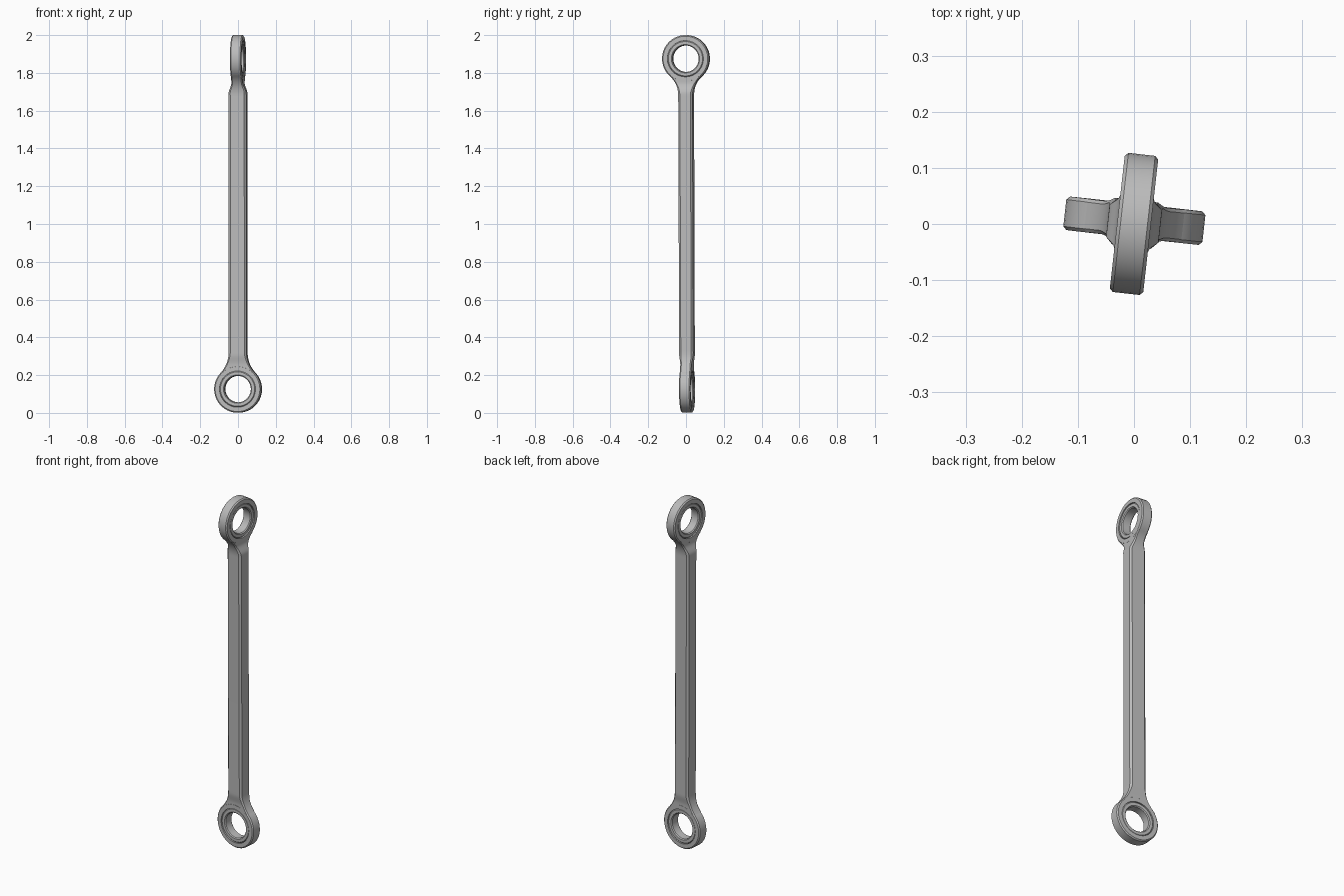
import bpy, bmesh, math
from mathutils import Matrix

if "Cube" in bpy.data.objects:
    bpy.data.objects.remove(bpy.data.objects["Cube"])

LOW, HIGH = 0.126, 1.875            # eye centres
EYE_R, EYE_T, BORE = 0.125, 0.03, 0.096
HX, HY, CHAMFER = 0.0475, 0.038, 0.01
FILLET_TOP = 0.195                  # neck fillet start, measured from the eye centre
SEG = 48

steel = bpy.data.materials.new("steel grey")
steel.use_nodes = True
grey = (0.5, 0.5, 0.5, 1)
steel.diffuse_color = grey
steel.node_tree.nodes["Principled BSDF"].inputs["Base Color"].default_value = grey


def loft(name, rings, closed=False):
    """Skin a list of equal point loops, capped unless closed on itself."""
    bm = bmesh.new()
    loops = [[bm.verts.new(p) for p in ring] for ring in rings]
    pairs = list(zip(loops, loops[1:]))
    if closed:
        pairs.append((loops[-1], loops[0]))
    for a, b in pairs:
        for i in range(len(a)):
            j = (i + 1) % len(a)
            bm.faces.new((a[i], a[j], b[j], b[i]))
    if not closed:
        bm.faces.new(loops[0])
        bm.faces.new(loops[-1])
    bmesh.ops.recalc_face_normals(bm, faces=bm.faces)
    mesh = bpy.data.meshes.new(name)
    bm.to_mesh(mesh)
    bm.free()
    mesh.materials.append(steel)
    obj = bpy.data.objects.new(name, mesh)
    bpy.context.collection.objects.link(obj)
    return obj


def turned(name, profile, upper, closed=False):
    """Round part from (radius, offset) pairs; upper eye faces x, lower faces y."""
    rings = []
    for r, t in profile:
        ring = []
        for i in range(SEG):
            a = math.tau * (i + 0.5) / SEG
            u, v = r * math.cos(a), r * math.sin(a)
            ring.append((t, u, HIGH + v) if upper else (u, t, LOW + v))
        rings.append(ring)
    return loft(name, rings, closed)


def boolean(obj, tool, operation):
    mod = obj.modifiers.new(operation.lower(), 'BOOLEAN')
    mod.operation, mod.object, mod.solver = operation, tool, 'EXACT'
    tool.hide_render = True
    bpy.context.view_layer.objects.active = obj
    bpy.ops.object.modifier_apply(modifier=mod.name)
    bpy.data.objects.remove(tool)


def wide(d, half):
    """Half width of a neck flaring by a tangent fillet into its eye."""
    if d >= FILLET_TOP:
        return half
    r = (half**2 + FILLET_TOP**2 - EYE_R**2) / (2 * (EYE_R - half))
    return half + r - math.sqrt(max(r * r - (FILLET_TOP - d)**2, 0))


def thin(d, half):
    """Half thickness of a neck easing down to the eye thickness."""
    s = min(max((d - 0.125) / 0.06, 0), 1)
    s = s * s * (3 - 2 * s)
    return EYE_T - 0.0004 + (half - EYE_T) * s


def section(hx, hy, c, z):
    quarter = [(hx, hy - c), (hx - c, hy)]
    half = quarter + [(-x, y) for x, y in reversed(quarter)]
    return [(x, y, z) for x, y in half + [(-x, -y) for x, y in half]]


# Rod with a flared, flattened neck at each end, turned a quarter against each other
near = [0.09 + 0.01 * i for i in range(12)]
rod_rings = []
for d in near:
    c = 0.006 + (CHAMFER - 0.006) * min(max((d - 0.125) / 0.06, 0), 1)
    rod_rings.append(section(wide(d, HX), thin(d, HY), c, LOW + d))
for d in reversed(near):
    c = 0.006 + (CHAMFER - 0.006) * min(max((d - 0.125) / 0.06, 0), 1)
    rod_rings.append(section(thin(d, HX), wide(d, HY), c, HIGH - d))
link = loft("link_rod", rod_rings)

# Eyes with chamfered rims, joined to the rod and bored through
b = 0.006
rim = [(EYE_R - b, -EYE_T), (EYE_R, b - EYE_T), (EYE_R, EYE_T - b), (EYE_R - b, EYE_T)]
for upper in (False, True):
    boolean(link, turned("eye", rim, upper), 'UNION')
for upper in (False, True):
    boolean(link, turned("bore_cutter", [(BORE, -0.1), (BORE, 0.1)], upper), 'DIFFERENCE')

# Bushings pressed into the eyes, slightly recessed, with softened edges
t, hole, k = EYE_T - 0.003, 0.07, 0.005
sleeve = [(BORE, -t + k), (BORE - k, -t), (hole + k, -t), (hole, -t + k),
          (hole, t - k), (hole + k, t), (BORE - k, t), (BORE, t - k)]
parts = [link,
         turned("lower_bushing", sleeve, False, True),
         turned("upper_bushing", sleeve, True, True)]

# Slight lean and twist of the whole link, then smooth shading with sharp edges
lean = Matrix.Identity(4)
lean[1][2], lean[1][3] = -0.0033, 0.0063
pose = Matrix.Rotation(math.radians(-6.4), 4, 'Z') @ lean
bpy.ops.object.select_all(action='DESELECT')
for obj in parts:
    obj.data.transform(pose)
    obj.select_set(True)
bpy.context.view_layer.objects.active = link
bpy.ops.object.shade_smooth_by_angle(angle=math.radians(25))
